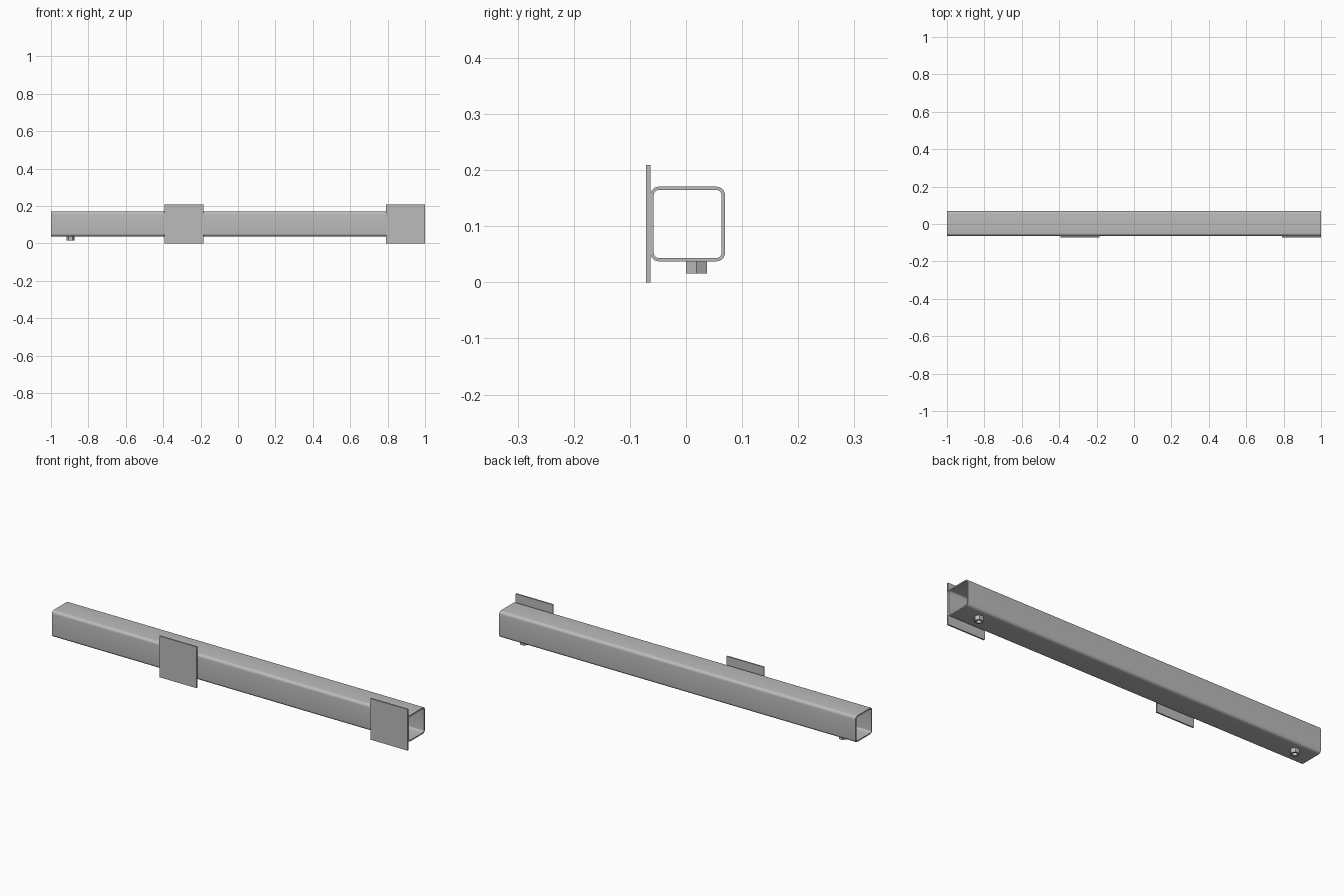
import bpy, bmesh
from math import pi, cos, sin

cube = bpy.data.objects.get("Cube")
if cube:
    bpy.data.objects.remove(cube, do_unlink=True)

steel = bpy.data.materials.new("bare_steel")
steel.use_nodes = True
grey = (0.5, 0.5, 0.5, 1)
steel.diffuse_color = grey
steel.node_tree.nodes["Principled BSDF"].inputs["Base Color"].default_value = grey

TUBE_Y, TUBE_Z, TUBE_W, WALL = 0.003, 0.104, 0.133, 0.006
CORNER = 0.015
NUT_Y, NUT_TOP, NUT_H = 0.019, TUBE_Z - TUBE_W / 2, 0.022


def add_object(name, bm):
    bmesh.ops.recalc_face_normals(bm, faces=bm.faces)
    mesh = bpy.data.meshes.new(name)
    bm.to_mesh(mesh)
    bm.free()
    mesh.materials.append(steel)
    obj = bpy.data.objects.new(name, mesh)
    bpy.context.collection.objects.link(obj)
    return obj


def activate(obj):
    bpy.ops.object.select_all(action="DESELECT")
    obj.select_set(True)
    bpy.context.view_layer.objects.active = obj


def rounded_square(width, radius, steps=6):
    """Points (y, z) of a square with rounded corners."""
    c = width / 2 - radius
    pts = []
    for q in range(4):
        mid = pi / 4 + q * pi / 2
        cy, cz = c * (1 if cos(mid) > 0 else -1), c * (1 if sin(mid) > 0 else -1)
        for i in range(steps + 1):
            a = q * pi / 2 + i / steps * pi / 2
            pts.append((TUBE_Y + cy + radius * cos(a), TUBE_Z + cz + radius * sin(a)))
    return pts


def make_tube():
    bm = bmesh.new()
    outer = rounded_square(TUBE_W, CORNER)
    inner = rounded_square(TUBE_W - 2 * WALL, CORNER - WALL)
    # Closed circuit of rings: outside, far end, inside, near end
    rings = [[bm.verts.new((x, y, z)) for y, z in pts]
             for x, pts in ((-1, outer), (1, outer), (1, inner), (-1, inner))]
    n = len(outer)
    for k in range(4):
        a, b = rings[k], rings[(k + 1) % 4]
        for i in range(n):
            j = (i + 1) % n
            bm.faces.new((a[i], a[j], b[j], b[i]))
    return add_object("square_tube", bm)


def make_box(name, x0, x1, y0, y1, z0, z1):
    bm = bmesh.new()
    bmesh.ops.create_cube(bm, size=1)
    for v in bm.verts:
        v.co = (x0 if v.co.x < 0 else x1, y0 if v.co.y < 0 else y1, z0 if v.co.z < 0 else z1)
    return add_object(name, bm)


def make_prism(name, sides, radius, x, z, height):
    bm = bmesh.new()
    verts = [bm.verts.new((x + radius * cos(2 * pi * i / sides),
                           NUT_Y + radius * sin(2 * pi * i / sides),
                           z - height / 2)) for i in range(sides)]
    face = bm.faces.new(verts)
    ext = bmesh.ops.extrude_face_region(bm, geom=[face])["geom"]
    bmesh.ops.translate(bm, vec=(0, 0, height),
                        verts=[g for g in ext if isinstance(g, bmesh.types.BMVert)])
    return add_object(name, bm)


def cut(obj, cutter):
    mod = obj.modifiers.new("hole", "BOOLEAN")
    mod.operation, mod.solver, mod.object = "DIFFERENCE", "EXACT", cutter
    activate(obj)
    bpy.ops.object.modifier_apply(modifier=mod.name)


# Long hollow tube
tube = make_tube()

# Square mounting plates on the front face
plate_back = TUBE_Y - TUBE_W / 2
for name, x in (("middle_plate", -0.288), ("end_plate", 0.896)):
    make_box(name, x - 0.104, x + 0.104, -0.071, plate_back, 0, 0.209)

# Hexagon nuts under the tube, with bolt holes through the wall
smooth = [tube]
for name, x in (("right_nut", -0.895), ("left_nut", 0.895)):
    nut = make_prism(name, 6, 0.0217, x, NUT_TOP - NUT_H / 2, NUT_H)
    cutter = make_prism("bolt_hole_cutter", 24, 0.012, x, NUT_TOP, 0.08)
    cutter.hide_render = True
    cut(nut, cutter)
    cut(tube, cutter)
    bpy.data.objects.remove(cutter, do_unlink=True)
    smooth.append(nut)

for obj in smooth:
    activate(obj)
    bpy.ops.object.shade_smooth_by_angle(angle=pi / 6)
